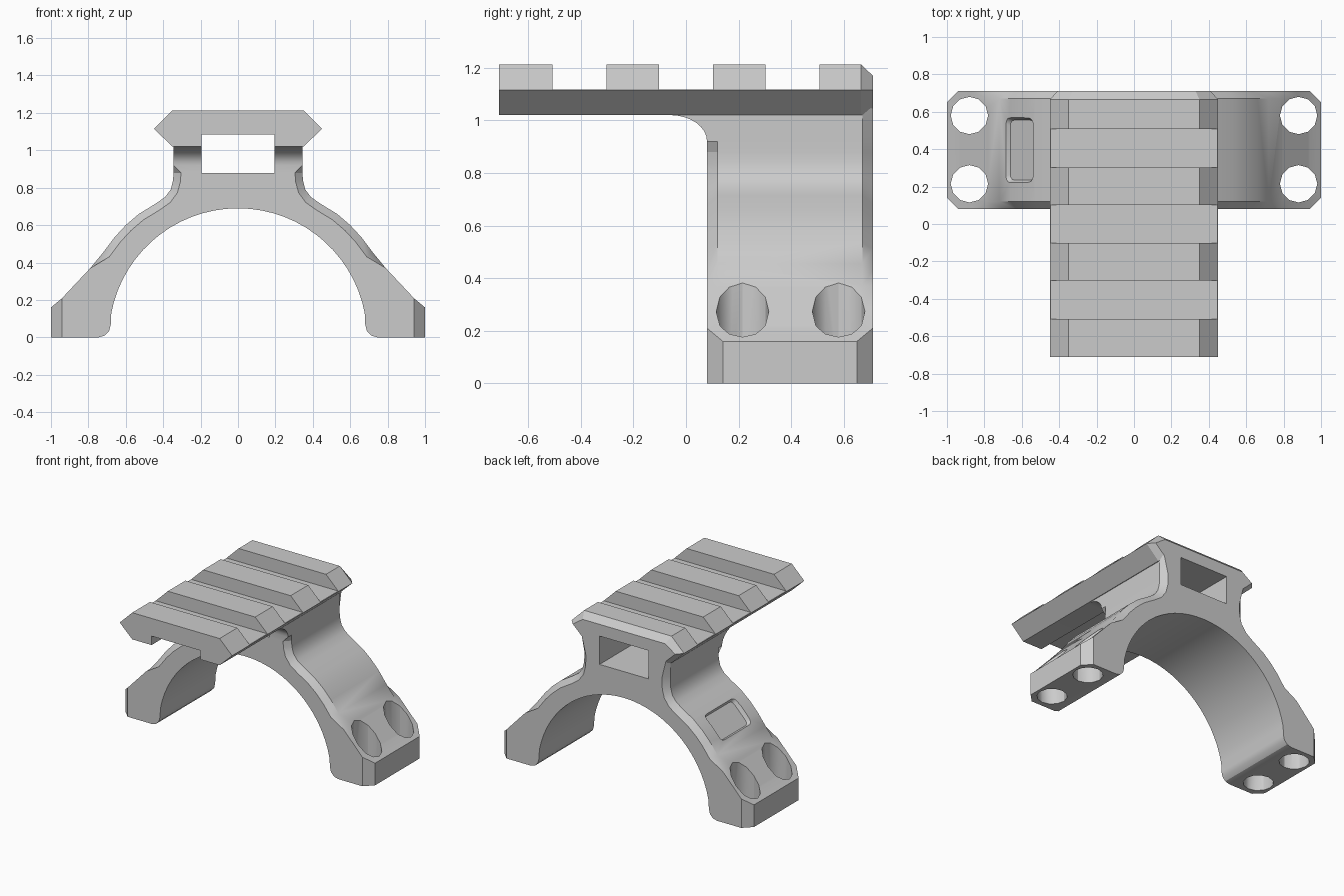
import bpy, bmesh
from math import sin, cos, pi, radians
from mathutils import Vector

if "Cube" in bpy.data.objects:
    bpy.data.objects.remove(bpy.data.objects["Cube"])


def loft(name, rings):
    """Solid through matching point rings, capped at both ends."""
    bm = bmesh.new()
    vs = [[bm.verts.new(p) for p in r] for r in rings]
    n = len(vs[0])
    for a, b in zip(vs, vs[1:]):
        for i in range(n):
            j = (i + 1) % n
            bm.faces.new((a[i], a[j], b[j], b[i]))
    bm.faces.new(vs[0])
    bm.faces.new(vs[-1])
    bmesh.ops.recalc_face_normals(bm, faces=bm.faces)
    me = bpy.data.meshes.new(name)
    bm.to_mesh(me)
    bm.free()
    ob = bpy.data.objects.new(name, me)
    bpy.context.collection.objects.link(ob)
    return ob


def box(name, x0, x1, y0, y1, z0, z1):
    return loft(name, [[(x0, y0, z), (x1, y0, z), (x1, y1, z), (x0, y1, z)] for z in (z0, z1)])


def boolean(ob, other, op='DIFFERENCE'):
    m = ob.modifiers.new(op, 'BOOLEAN')
    m.object, m.operation, m.solver = other, op, 'EXACT'
    bpy.context.view_layer.objects.active = ob
    bpy.ops.object.modifier_apply(modifier=m.name)
    bpy.data.objects.remove(other)


# Half ring: outer outline with neck, inner bore with rounded feet
half = [(1, 0), (1, .16), (.94, .21), (.87, .285), (.79, .37), (.72, .455), (.66, .535),
        (.6, .60), (.53, .66), (.44, .715), (.39, .75), (.36, .79), (.347, .84),
        (.345, .88), (.345, .92), (.345, 1.08)]
outer = half + [(-x, z) for x, z in reversed(half)]
foot = [(.745 - .065 * cos(t), .07 - .07 * sin(t)) for t in (pi / 2, pi / 3, pi / 6, 0)]
arc = [(.69 * cos(t), .69 * sin(t)) for t in [radians(11 + 158 * i / 30) for i in range(31)]]
inner = foot + arc + [(-x, z) for x, z in reversed(foot)]


def section(y, inset, z_top):
    pts = []
    for i, (x, z) in enumerate(outer):
        p = Vector((x, z))
        if .4 < z < z_top:
            t = (Vector(outer[i + 1]) - Vector(outer[i - 1])).normalized()
            p += Vector((-t.y, t.x)) * inset
        pts.append((p.x, y, p.y))
    return pts + [(x, y, z) for x, z in reversed(inner)]


mount = loft("rail_mount", [section(.08, .04, .9), section(.12, 0, 0),
                            section(.67, 0, 0), section(.71, .04, 1.05)])

# Chamfered vertical corners of the feet
plan = [(.94, .08), (1, .14), (1, .65), (.94, .71), (-.94, .71), (-1, .65), (-1, .14), (-.94, .08)]
boolean(mount, loft("foot_corners", [[(x, y, z) for x, y in plan] for z in (-.1, 1.3)]), 'INTERSECT')

# Curved bracket from the neck to the overhanging rail
curve = [(-.06 + .14 * sin(t), .92 + .10 * cos(t)) for t in [pi / 2 * i / 8 for i in range(9)]]
side = [(-.06, 1.05)] + curve + [(.3, .92), (.3, 1.05)]
boolean(mount, loft("bracket", [[(x, y, z) for y, z in side] for x in (-.345, .345)]), 'UNION')

# Top rail with chamfered rear end and cross slots
def rail_ring(y, top, tip, low, z1, z0):
    return [(top, y, z1), (tip, y, 1.115), (low, y, z0), (-low, y, z0), (-tip, y, 1.115), (-top, y, z1)]


rail = loft("rail", [rail_ring(-.71, .35, .45, .35, 1.213, 1.02),
                     rail_ring(.665, .35, .45, .35, 1.213, 1.02),
                     rail_ring(.71, .33, .41, .32, 1.17, 1.03)])
for y in (-.405, 0, .405):
    boolean(rail, box("slot", -.6, .6, y - .102, y + .102, 1.118, 1.4))
boolean(mount, rail, 'UNION')

# Lengthwise channel through rail and neck
boolean(mount, box("channel", -.195, .195, -.9, .9, .88, 1.085))

# Bolt holes
for x in (-.88, .88):
    for y in (.215, .58):
        rings = [[(x + .1 * cos(2 * pi * i / 12), y + .1 * sin(2 * pi * i / 12), z)
                  for i in range(12)] for z in (-.1, .6)]
        boolean(mount, loft("bolt_hole", rings))

# Rounded shallow pocket on the left shoulder
def pocket_ring(w, h, depth, r=.03):
    a, up = radians(46), Vector((-sin(radians(46)), 0, cos(radians(46))))
    along = Vector((cos(a), 0, sin(a)))
    pts = []
    for k, (sx, sy) in enumerate([(1, 1), (-1, 1), (-1, -1), (1, -1)]):
        for i in range(4):
            t = pi / 2 * (k + i / 3)
            u, v = sx * (w - r) + r * cos(t), sy * (h - r) + r * sin(t)
            pts.append(Vector((-.615, .395, .58)) + along * u + Vector((0, v, 0)) + up * depth)
    return pts


boolean(mount, loft("pocket", [pocket_ring(.093, .16, -.025), pocket_ring(.108, .175, .005),
                               pocket_ring(.108, .175, .08)]))

bpy.ops.object.select_all(action='DESELECT')
mount.select_set(True)
bpy.context.view_layer.objects.active = mount
bpy.ops.object.shade_smooth_by_angle(angle=radians(30))
